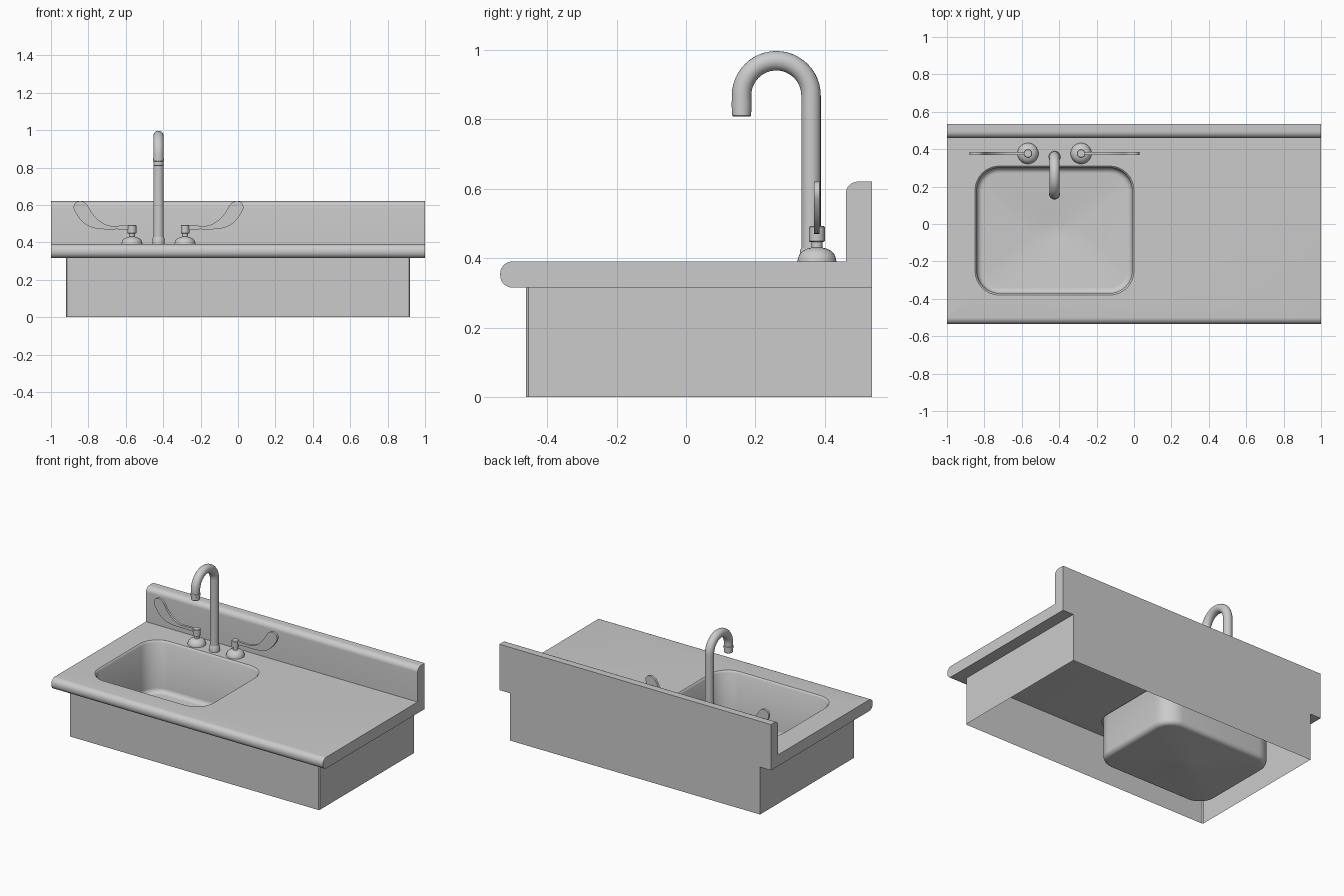
import bpy, bmesh, math
from mathutils import Vector

if "Cube" in bpy.data.objects:
    bpy.data.objects.remove(bpy.data.objects["Cube"])

CX = -0.425          # faucet and basin centre line
TOP = 0.39           # worktop height


def finish(name, bm, angle=35):
    bmesh.ops.recalc_face_normals(bm, faces=bm.faces)
    me = bpy.data.meshes.new(name)
    bm.to_mesh(me)
    bm.free()
    ob = bpy.data.objects.new(name, me)
    bpy.context.collection.objects.link(ob)
    smooth(ob, angle)
    return ob


def smooth(ob, angle=35):
    bpy.ops.object.select_all(action='DESELECT')
    ob.select_set(True)
    bpy.context.view_layer.objects.active = ob
    bpy.ops.object.shade_smooth_by_angle(angle=math.radians(angle))


def loft(name, rings, cap_start=True, cap_end=True, angle=35):
    """Skin a list of closed rings with equal point counts."""
    bm = bmesh.new()
    vr = [[bm.verts.new(p) for p in r] for r in rings]
    n = len(vr[0])
    for a, b in zip(vr, vr[1:]):
        for i in range(n):
            j = (i + 1) % n
            bm.faces.new((a[i], a[j], b[j], b[i]))
    if cap_start:
        bm.faces.new(vr[0])
    if cap_end:
        bm.faces.new(vr[-1])
    return finish(name, bm, angle)


def ellipse(cx, cy, z, rx, ry, n=32):
    return [(cx + rx * math.cos(2 * math.pi * i / n),
             cy + ry * math.sin(2 * math.pi * i / n), z) for i in range(n)]


def lathe(name, cx, cy, profile):
    return loft(name, [ellipse(cx, cy, z, r, r) for r, z in profile])


def arc(cx, cy, r, a0, a1, n=8):
    return [(cx + r * math.cos(math.radians(a0 + (a1 - a0) * i / n)),
             cy + r * math.sin(math.radians(a0 + (a1 - a0) * i / n)))
            for i in range(n + 1)]


def basin_ring(inset, z):
    x0, x1, y0, y1, r = -0.85, 0.0, -0.38, 0.31, 0.13
    r2 = r - inset
    pts = []
    for cx, cy, a in ((x1 - r, y1 - r, 0), (x0 + r, y1 - r, 90),
                      (x0 + r, y0 + r, 180), (x1 - r, y0 + r, 270)):
        pts += arc(cx, cy, r2, a, a + 90)
    return [(x, y, z) for x, y in pts]


# Worktop and backsplash: one side profile swept along x
profile = ([(0.535, 0.315), (0.535, 0.62)] + arc(0.495, 0.585, 0.035, 90, 180)
           + [(0.46, TOP)] + arc(-0.5, 0.355, 0.035, 90, 180)
           + arc(-0.5, 0.35, 0.035, 180, 270))
worktop = loft("worktop", [[(x, y, z) for y, z in profile] for x in (-1, 1)])
cutter = loft("basin_cutter", [basin_ring(0, 0.2), basin_ring(0, 0.5)])
mod = worktop.modifiers.new("basin_hole", 'BOOLEAN')
mod.operation, mod.solver, mod.object = 'DIFFERENCE', 'EXACT', cutter
bpy.context.view_layer.objects.active = worktop
bpy.ops.object.modifier_apply(modifier=mod.name)
bpy.data.objects.remove(cutter)
smooth(worktop)

# Apron: sheet walls, open underneath
c = 0.006
outline = [(0.92, 0.535), (-0.92, 0.535), (-0.92, -0.46 + c), (-0.92 + c, -0.46),
           (0.92 - c, -0.46), (0.92, -0.46 + c)]
loft("apron", [[(x, y, z) for x, y in outline] for z in (0, 0.315)], False, False)

# Basin: rolled rim, walls, filleted floor and a shallow oval drain dish
rings = [basin_ring(0, TOP), basin_ring(0.004, 0.387), basin_ring(0.01, 0.378)]
rings += [basin_ring(0.01 + 0.03 * (1 - math.cos(a)), 0.075 - 0.03 * math.sin(a))
          for a in [math.pi / 2 * i / 6 for i in range(7)]]


def oval(rx, ry, z):
    # points follow the angular order of the basin ring
    n = len(rings[0])
    ang = [a + 90 * q for q in range(4) for a in [10 + 70 * i / 8 for i in range(9)]]
    return [(CX + rx * math.cos(math.radians(a)),
             -0.03 + ry * math.sin(math.radians(a)), z) for a in ang[:n]]


rings += [oval(0.13, 0.12, 0.045), oval(0.11, 0.10, 0.041),
          oval(0.075, 0.065, 0.041), oval(0.055, 0.045, 0.037)]
loft("basin", rings, False, True)

# Gooseneck spout: circular section along a vertical bent path
path = [((0.363, TOP), 0), ((0.363, 0.868), 0)]
path += [((y, z), 180 * i / 24) for i, (y, z) in
         enumerate(arc(0.26, 0.868, 0.1, 0, 180, 24))][0:]
path[0] = ((0.36, TOP), 0)
path.pop(1)
path.append(((0.16, 0.82), 180))
R = 0.028
spout = []
for (y, z), a in path:
    t = math.radians(a)
    ring = []
    for i in range(24):
        u = 2 * math.pi * i / 24
        k = R * math.cos(u)
        ring.append((CX + R * math.sin(u), y + k * math.cos(t), z + k * math.sin(t)))
    spout.append(ring)
loft("spout", spout)
lathe("spout_base", CX, 0.36, [(0.032, TOP), (0.032, 0.422), (0.028, 0.428)])
lathe("spout_nozzle", CX, 0.16, [(0.024, 0.807), (0.027, 0.81), (0.027, 0.826),
                                 (0.025, 0.828), (0.025, 0.832), (0.029, 0.834),
                                 (0.029, 0.85), (0.027, 0.852)])

# Blade outline: distance out from the valve, height
BLADE = [(0.0, 0.489), (0.06, 0.489), (0.12, 0.489), (0.168, 0.511), (0.211, 0.553),
         (0.243, 0.605), (0.273, 0.62), (0.302, 0.612), (0.311, 0.58), (0.28, 0.527),
         (0.233, 0.487), (0.168, 0.471), (0.08, 0.47), (0.0, 0.47)]


def smooth_loop(pts, n=4):
    """Closed Catmull-Rom through the points."""
    p = [Vector(q) for q in pts]
    out = []
    for i in range(len(p)):
        a, b, c_, d = (p[(i + k) % len(p)] for k in (-1, 0, 1, 2))
        for s in range(n):
            t = s / n
            out.append(0.5 * (2 * b + (c_ - a) * t + (2 * a - 5 * b + 4 * c_ - d) * t * t
                              + (3 * b - a - 3 * c_ + d) * t ** 3))
    return out


# Valves and wrist-blade handles, mirrored about the spout
for side, label in ((-1, "left"), (1, "right")):
    vx, vy = CX + side * 0.142, 0.377
    lathe(label + "_valve_dome", vx, vy,
          [(0.056, TOP), (0.055, 0.398), (0.05, 0.411), (0.04, 0.421),
           (0.028, 0.427), (0.016, 0.43), (0.016, 0.455)])
    lathe(label + "_handle_hub", vx, vy,
          [(0.02, 0.446), (0.023, 0.449), (0.023, 0.489), (0.02, 0.492)])
    loop = smooth_loop(BLADE)
    loft(label + "_handle_blade",
         [[(vx + side * p.x, vy + dy, p.y) for p in loop] for dy in (-0.008, 0.008)])
